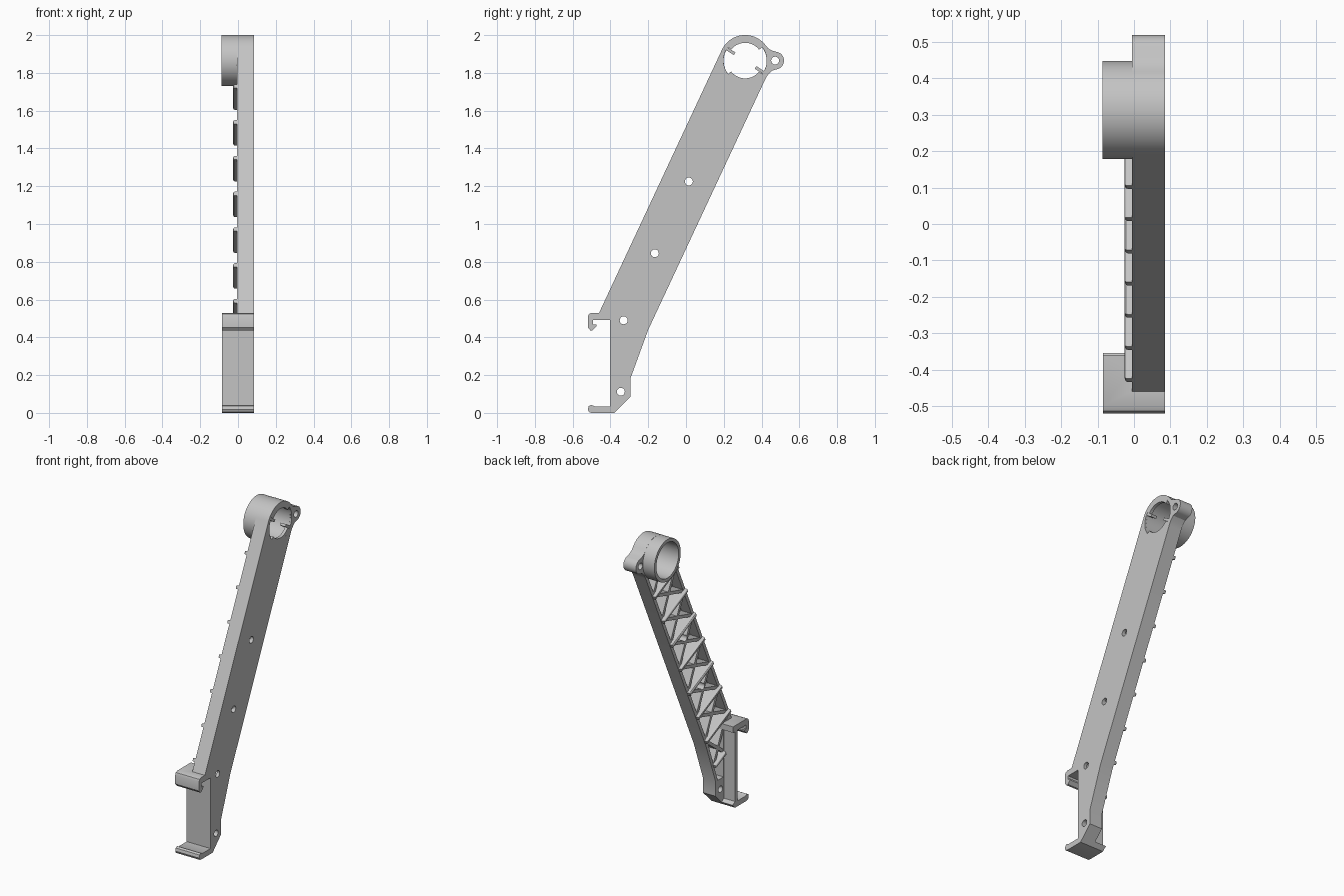
import bpy, bmesh
from math import cos, sin, radians, pi
from mathutils import Vector

cube = bpy.data.objects.get("Cube")
if cube:
    bpy.data.objects.remove(cube)

grey = bpy.data.materials.new("light_grey_plastic")
grey.use_nodes = True
COLOUR = (0.55, 0.55, 0.55, 1)
grey.diffuse_color = COLOUR
grey.node_tree.nodes["Principled BSDF"].inputs["Base Color"].default_value = COLOUR

X_IN, X_PLATE, X_OUT = -0.087, -0.005, 0.085   # hub end, plate inner face, outer face
HUB, EAR = (0.313, 1.865), (0.472, 1.865)
HOLES = ((0.015, 1.225), (-0.165, 0.845), (-0.33, 0.49), (-0.345, 0.112), EAR)
FRONT = Vector((-0.46, 0.53))                  # lower end of the arm's front edge
ALONG = Vector((0.423, 0.906))
ACROSS = Vector((0.906, -0.423))
WIDTH = 0.274


def arm(u, v):
    """Point at distance u along the arm and v behind its front edge."""
    return tuple(FRONT + ALONG * u + ACROSS * v)


def prism(name, points, x0, x1, bevel=0):
    """Extrude a (y, z) outline along x."""
    bm = bmesh.new()
    face = bm.faces.new([bm.verts.new((x0, y, z)) for y, z in points])
    new = bmesh.ops.extrude_face_region(bm, geom=[face])
    moved = [g for g in new["geom"] if isinstance(g, bmesh.types.BMVert)]
    bmesh.ops.translate(bm, verts=moved, vec=(x1 - x0, 0, 0))
    bmesh.ops.recalc_face_normals(bm, faces=bm.faces)
    if bevel:
        rim = [e for e in bm.edges if all(abs(v.co.x - x0) < 1e-5 for v in e.verts)]
        bmesh.ops.bevel(bm, geom=rim, offset=bevel, segments=3, profile=0.5, affect='EDGES')
    mesh = bpy.data.meshes.new(name)
    bm.to_mesh(mesh)
    bm.free()
    mesh.materials.append(grey)
    ob = bpy.data.objects.new(name, mesh)
    bpy.context.collection.objects.link(ob)
    return ob


def arc(centre, r, a0, a1, n):
    return [(centre[0] + r * cos(radians(a0 + (a1 - a0) * i / n)),
             centre[1] + r * sin(radians(a0 + (a1 - a0) * i / n))) for i in range(n + 1)]


def disc(name, centre, r, x0, x1, n=64):
    return prism(name, arc(centre, r, 0, 360, n)[:-1], x0, x1)


def strip(name, a, b, thick, x0, x1, bevel=0):
    """Rib of a given thickness between two (y, z) points."""
    a, b = Vector(a), Vector(b)
    d = (b - a).normalized() * thick / 2
    side = Vector((-d.y, d.x))
    return prism(name, [tuple(p) for p in (a - side, b - side, b + side, a + side)], x0, x1, bevel)


def combine(base, tool, operation):
    mod = base.modifiers.new("combine", 'BOOLEAN')
    mod.operation, mod.object, mod.solver = operation, tool, 'EXACT'
    dg = bpy.context.evaluated_depsgraph_get()
    mesh = bpy.data.meshes.new_from_object(base.evaluated_get(dg))
    base.modifiers.clear()
    base.data = mesh
    bpy.data.objects.remove(tool)


def drill(ob):
    """Cut the hub bore and the screw holes."""
    combine(ob, disc("bore", HUB, 0.1145, -0.2, 0.2), 'DIFFERENCE')
    for centre in HOLES:
        combine(ob, disc("screw_hole", centre, 0.021, -0.2, 0.2, 24), 'DIFFERENCE')


# Arm plate with tapered foot, round head and side ear in one outline
body = prism("support_arm",
             [FRONT, (-0.40, 0.53), (-0.40, 0.0), (-0.38, 0.0), (-0.295, 0.085),
              (-0.295, 0.18), (-0.20, 0.44), arm(1.49, WIDTH), (0.432, 1.788), (0.455, 1.812)]
             + arc(EAR, 0.047, -70, 70, 14)
             + [(0.455, 1.918), (0.435, 1.93)]
             + arc(HUB, 0.1355, 38, 155, 32), X_PLATE, X_OUT)

# Hollow the inner side, leaving rim walls and a thin skin
pocket = prism("pocket", [
    arm(1.5, 0.022), arm(0.04, 0.022), (-0.375, 0.50), (-0.375, 0.18),
    (-0.317, 0.18), (-0.222, 0.445), arm(1.5, WIDTH - 0.022)], -0.2, X_OUT - 0.02)
combine(body, pocket, 'DIFFERENCE')

# Wide clip bracket: upper hook, front wall, lower lip
bracket = prism("clip_bracket", [
    (-0.36, 0.53), (-0.50, 0.53), (-0.514, 0.524), (-0.52, 0.51), (-0.52, 0.452),
    (-0.505, 0.435), (-0.495, 0.437), (-0.475, 0.458), (-0.475, 0.467), (-0.492, 0.467),
    (-0.492, 0.492), (-0.403, 0.492), (-0.403, 0.035), (-0.485, 0.035), (-0.502, 0.043),
    (-0.515, 0.036), (-0.52, 0.018), (-0.513, 0.004), (-0.50, 0.0),
    (-0.38, 0.0), (-0.355, 0.025), (-0.38, 0.04), (-0.38, 0.49), (-0.36, 0.492)],
    X_IN + 0.002, X_OUT)
combine(body, bracket, 'UNION')
drill(body)

# Crossed ribs between raised transverse ribs
STEP, START = 0.209, 0.07
NEAR, FAR = 0.012, WIDTH - 0.012
crossings = [(arm(START + STEP * i, v0), arm(START + STEP * (i + 1), v1))
             for i in range(7) for v0, v1 in ((NEAR, FAR), (FAR, NEAR))]
crossings += [(arm(START - STEP, 0.15), arm(START, FAR)),
              (arm(START - STEP, FAR), arm(START, NEAR))]
raised = [(arm(START + STEP * i, 0.001), arm(START + STEP * i, WIDTH - 0.002)) for i in range(7)]
raised.append((arm(START - STEP, 0.155), arm(START - STEP, WIDTH)))

lattice = strip("rib_lattice", *crossings[0], 0.02, X_PLATE + 0.002, X_OUT - 0.01)
for a, b in crossings[1:]:
    combine(lattice, strip("cross_rib", a, b, 0.02, X_PLATE + 0.002, X_OUT - 0.01), 'UNION')
for a, b in raised:
    combine(lattice, strip("raised_rib", a, b, 0.022, -0.026, X_OUT - 0.012, 0.009), 'UNION')
drill(lattice)

# Hub tube
hub = disc("hub_tube", HUB, 0.135, X_IN, X_OUT - 0.01)
combine(hub, disc("bore", HUB, 0.114, -0.2, 0.2), 'DIFFERENCE')
parts = [body, lattice, hub]

# Retaining lips and small keys at the outer mouth of the bore
for name, start in (("upper_bore_lip", 38), ("lower_bore_lip", 218)):
    parts.append(prism(name, arc(HUB, 0.1145, start, start + 104, 20)
                       + arc(HUB, 0.094, start + 104, start, 20), X_OUT - 0.02, X_OUT))
for name, angle in (("front_bore_key", 147), ("back_bore_key", -33)):
    outer, inner = (arc(HUB, r, angle, angle, 1)[0] for r in (0.118, 0.066))
    parts.append(strip(name, outer, inner, 0.016, X_OUT - 0.04, X_OUT - 0.001))

for ob in parts:
    ob.select_set(True)
bpy.context.view_layer.objects.active = body
bpy.ops.object.shade_smooth_by_angle(angle=pi / 6)
